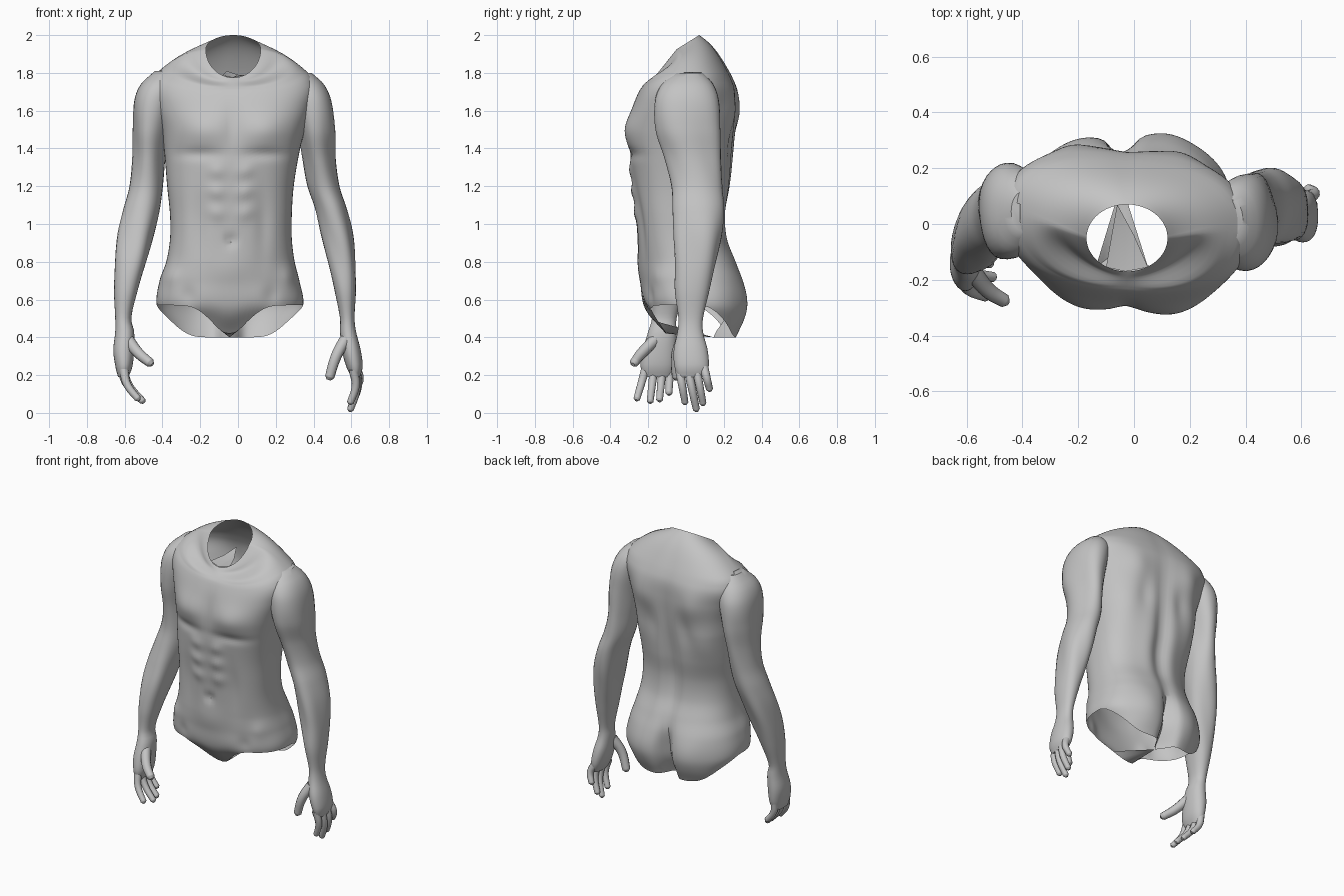
import bpy
import math
from mathutils import Vector

old = bpy.data.objects.get("Cube")
if old:
    bpy.data.objects.remove(old, do_unlink=True)

# Single clay colour
clay = bpy.data.materials.new("clay_grey")
clay.use_nodes = True
clay.diffuse_color = (0.55, 0.55, 0.55, 1)
clay.node_tree.nodes["Principled BSDF"].inputs["Base Color"].default_value = clay.diffuse_color


def finish(obj, angle=40):
    """Give the part its colour and smooth shading with sharp creases."""
    if not obj.data.materials:
        obj.data.materials.append(clay)
    bpy.ops.object.select_all(action='DESELECT')
    obj.select_set(True)
    bpy.context.view_layer.objects.active = obj
    if obj.type == 'CURVE':
        bpy.ops.object.convert(target='MESH')
    bpy.ops.object.shade_smooth_by_angle(angle=math.radians(angle))


def make_mesh(name, verts, faces):
    mesh = bpy.data.meshes.new(name)
    mesh.from_pydata(verts, [], faces)
    mesh.update()
    obj = bpy.data.objects.new(name, mesh)
    bpy.context.collection.objects.link(obj)
    finish(obj)


def section(rows, z):
    """Smoothly interpolate (z, x_min, x_max, y_front, y_back) rows."""
    z = max(rows[0][0], min(rows[-1][0], z))
    k = 0
    while k < len(rows) - 2 and z > rows[k + 1][0]:
        k += 1

    def slope(i, c):
        a, b = rows[max(i - 1, 0)], rows[min(i + 1, len(rows) - 1)]
        return (b[c] - a[c]) / (b[0] - a[0])

    p, q = rows[k], rows[k + 1]
    span = q[0] - p[0]
    u = (z - p[0]) / span
    out = []
    for c in range(1, len(p)):
        ease = u * u * (3 - 2 * u)
        bend = (u * (1 - u) ** 2 * slope(k, c) - u * u * (1 - u) * slope(k + 1, c)) * span
        out.append(p[c] + (q[c] - p[c]) * ease + bend)
    return out


def ring_point(rows, t, z, power):
    x0, x1, y0, y1 = section(rows, z)
    c, s = math.cos(t), math.sin(t)
    dx = (x1 - x0) / 2 * math.copysign(abs(c) ** power, c)
    dy = (y1 - y0) / 2 * math.copysign(abs(s) ** power, s)
    return Vector(((x0 + x1) / 2 + dx, (y0 + y1) / 2 + dy, z)), dx


def twist(z, dx):
    """The hips turn one way and the shoulders the other."""
    blend = max(0, min(1, (z - .8) / .6))
    return dx * (.06 - .13 * blend)


def inside(rows, p, power, turn):
    """True where a point is buried within a lofted part."""
    if not rows[0][0] <= p.z <= rows[-1][0] + .01:
        return False
    x0, x1, y0, y1 = section(rows, p.z)
    dx = p.x - (x0 + x1) / 2
    dy = p.y - (y0 + y1) / 2 - (twist(p.z, dx) if turn else 0)
    return (abs(2 * dx / (x1 - x0)) ** (2 / power) + abs(2 * dy / (y1 - y0)) ** (2 / power)) < .9


def loft(name, cols, steps, place, extra, buried):
    """Skin rings from place(angle, height fraction), leaving out buried faces."""
    verts = [place(math.tau * i / cols, j / steps) for j in range(steps + 1) for i in range(cols)]
    faces = list(extra)
    for j in range(steps):
        for i in range(cols):
            a, b = j * cols + i, j * cols + (i + 1) % cols
            faces.append((a, b, b + cols, a + cols))
    gone = [buried(v) for v in verts]
    make_mesh(name, verts, [f for f in faces if not all(gone[i] for i in f)])


# Torso: ring extents from the groin to the shoulder line
torso_rows = [
    (.40, -.33, .24, -.09, .26), (.48, -.38, .29, -.15, .285),
    (.57, -.43, .345, -.22, .295), (.70, -.415, .325, -.235, .285),
    (.80, -.38, .30, -.245, .255), (.92, -.36, .285, -.255, .21),
    (1.05, -.36, .285, -.265, .20), (1.20, -.375, .295, -.28, .225),
    (1.38, -.39, .325, -.295, .25), (1.50, -.405, .355, -.295, .26),
    (1.62, -.44, .39, -.275, .265), (1.72, -.465, .41, -.235, .26),
    (1.80, -.44, .38, -.18, .23),
]

# Arms: ring extents from the knuckles to the shoulder cap
left_arm = [
    (.19, .60, .645, -.04, .10), (.24, .575, .66, -.06, .12),
    (.33, .55, .65, -.065, .115), (.43, .54, .625, -.045, .09),
    (.50, .54, .617, -.04, .09), (.65, .51, .625, -.06, .125),
    (.80, .475, .622, -.06, .16), (.95, .44, .607, -.065, .19),
    (1.08, .41, .575, -.07, .20), (1.20, .37, .535, -.075, .19),
    (1.35, .345, .512, -.11, .18), (1.50, .32, .512, -.16, .18),
    (1.65, .29, .495, -.165, .175), (1.74, .27, .455, -.13, .145), (1.80, .28, .39, -.06, .09),
]
right_arm = [
    (.19, -.635, -.58, -.22, -.08), (.24, -.648, -.56, -.24, -.06),
    (.33, -.66, -.55, -.23, -.05), (.43, -.65, -.55, -.20, -.05),
    (.50, -.65, -.565, -.18, -.05), (.65, -.657, -.53, -.18, .0),
    (.80, -.652, -.485, -.165, .05), (.95, -.635, -.445, -.13, .10),
    (1.08, -.605, -.415, -.10, .14), (1.20, -.572, -.40, -.08, .165),
    (1.35, -.555, -.39, -.09, .19), (1.50, -.555, -.37, -.12, .215),
    (1.65, -.55, -.34, -.125, .215), (1.74, -.515, -.32, -.10, .18), (1.81, -.44, -.33, -.03, .12),
]

# Muscle relief: offset from midline, height, spreads, depth
front_relief = [
    (.17, 1.50, .13, .09, .03),      # chest
    (.17, 1.37, .12, .03, -.013),    # chest crease
    (0, 1.52, .04, .12, -.012),      # breastbone
    (.075, 1.28, .045, .04, .012),   # abdominals
    (.075, 1.17, .045, .04, .014),
    (.075, 1.06, .045, .04, .012),
    (0, .91, .025, .035, -.02),      # navel
    (.17, 1.00, .04, .18, -.012),    # waist groove
    (0, .76, .11, .10, .012),        # lower belly
    (.32, .72, .05, .06, .015),      # hip bone
    (.22, .62, .04, .05, -.012),     # groin
    (0, .50, .08, .05, .015),
]
back_relief = [
    (0, 1.20, .05, .42, -.025),      # spine
    (.09, 1.05, .06, .28, .01),      # loin muscles
    (.20, 1.60, .09, .11, .022),     # shoulder blades
    (.13, 1.42, .05, .10, -.012),
    (.26, 1.33, .08, .14, .015),     # lats
    (.16, .58, .12, .14, .03),       # buttocks
    (0, .60, .04, .12, -.06),        # cleft
    (0, .40, .05, .12, -.11),
]


def muscles(p, dx, t):
    front = math.sin(t) < 0
    side = abs(dx)
    bulge = 0
    for x, z, sx, sz, depth in (front_relief if front else back_relief):
        bulge += depth * math.exp(-((side - x) / sx) ** 2 - ((p.z - z) / sz) ** 2)
    fade = min(1, abs(math.sin(t)) * 1.6)
    p.y += (-bulge if front else bulge) * fade + twist(p.z, dx)
    return p


def hem(t):
    c = abs(math.cos(t))
    if math.sin(t) < 0:
        return .42 + .15 * (1 - math.exp(-(c / .27) ** 2))
    return .40 + .17 * c ** 6


SHOULDER = .86


def torso_point(t, u):
    """Trunk up to the shoulder line, then a slope to the tilted neck opening."""
    c, s = math.cos(t), math.sin(t)
    top = 1.79 - .08 * max(0, -s) ** 2
    z = hem(t) + (top - hem(t)) * min(1, u / SHOULDER)
    p = muscles(*ring_point(torso_rows, t, z, .79), t)
    if u > SHOULDER:
        v = (u - SHOULDER) / (1 - SHOULDER)
        rim = Vector((-.025 + .145 * c, -.05 + .12 * s, 1.925 + (.075 if s > 0 else .15) * s))
        p = p.lerp(rim, v)
        arch = math.sin(math.pi * v)
        p.z += .03 * arch * min(1, 1 + s)
        # Collarbone ridge and the hollow above it
        if s < 0:
            p.y += (.03 * math.exp(-((v - .6) / .2) ** 2)
                    - .012 * math.exp(-((v - .25) / .12) ** 2)) * abs(2 * c * s)
    return p


# The trunk's underside is a wedge narrowing from the pubis to the cleft
COLS = 128
front_mid, back_mid = COLS * 3 // 4, COLS // 4
wedge = [(i, i + 1, back_mid) for i in range(front_mid - 4, front_mid + 4)]
loft("torso", COLS, 90, torso_point, wedge,
     lambda p: any(inside(rows, p, .92, False) for rows in (left_arm, right_arm)))

# Thin throat flap inside the neck opening
make_mesh("throat_flap",
          [(-.10, -.155, 1.79), (-.03, -.17, 1.775), (.05, -.155, 1.79),
           (-.08, -.04, 1.79), (-.03, -.04, 1.78), (0, -.04, 1.79), (-.06, .07, 1.81)],
          [(0, 1, 4, 3), (1, 2, 5, 4), (3, 4, 6), (4, 5, 6)])


def arm_point(rows, t, u):
    """Arm surface with shallow lengthwise furrows between muscles."""
    z = rows[0][0] + (rows[-1][0] - rows[0][0]) * u
    p = ring_point(rows, t, z, .92)[0]
    mass = math.exp(-((z - 1.4) / .2) ** 2) + math.exp(-((z - .9) / .17) ** 2)
    return p + Vector((math.cos(t), math.sin(t), 0)) * (.006 * mass * math.cos(4 * t + 5 * z))


ARM_COLS, ARM_STEPS = 32, 72
top_ring = ARM_COLS * ARM_STEPS
caps = [tuple(reversed(range(ARM_COLS))), tuple(range(top_ring, top_ring + ARM_COLS))]
for name, rows in (("left_arm", left_arm), ("right_arm", right_arm)):
    loft(name, ARM_COLS, ARM_STEPS, lambda t, u, r=rows: arm_point(r, t, u), caps,
         lambda p: inside(torso_rows, p, .79, True))


def digit(name, points, radius):
    """Tapered finger along a smooth path."""
    curve = bpy.data.curves.new(name, 'CURVE')
    curve.dimensions = '3D'
    curve.bevel_depth = radius
    curve.bevel_resolution = 3
    curve.use_fill_caps = True
    path = [Vector(p) for p in points]
    path.append(path[-1] + (path[-1] - path[-2]).normalized() * radius * .5)
    spline = curve.splines.new('BEZIER')
    spline.bezier_points.add(len(path) - 1)
    for k, (bp, p) in enumerate(zip(spline.bezier_points, path)):
        bp.co = p
        bp.handle_left_type = bp.handle_right_type = 'AUTO'
        bp.radius = .35 if k == len(path) - 1 else 1 - .12 * k
    obj = bpy.data.objects.new(name, curve)
    bpy.context.collection.objects.link(obj)
    finish(obj, 50)


# Fingers: knuckle and tip for each, with a slight outward bow between
fingers = {
    "left_index": ((.61, -.035, .23), (.595, -.005, .055)),
    "left_middle": ((.62, .01, .23), (.595, .055, .018)),
    "left_ring": ((.625, .055, .23), (.605, .09, .05)),
    "left_little": ((.625, .095, .24), (.625, .125, .125)),
    "right_index": ((-.605, -.215, .23), (-.53, -.26, .075)),
    "right_middle": ((-.61, -.17, .23), (-.505, -.19, .062)),
    "right_ring": ((-.61, -.125, .23), (-.515, -.14, .07)),
    "right_little": ((-.61, -.085, .24), (-.55, -.09, .105)),
}
for name, (base, tip) in fingers.items():
    base, tip = Vector(base), Vector(tip)
    bow = Vector((math.copysign(.02, base.x), 0, 0))
    digit(name + "_finger", (base, base.lerp(tip, .5) + bow, tip), .024)

# Thumbs
digit("left_thumb", ((.57, -.02, .39), (.52, -.05, .30), (.485, -.05, .19)), .033)
digit("right_thumb", ((-.585, -.16, .39), (-.52, -.24, .31), (-.465, -.275, .265)), .033)
